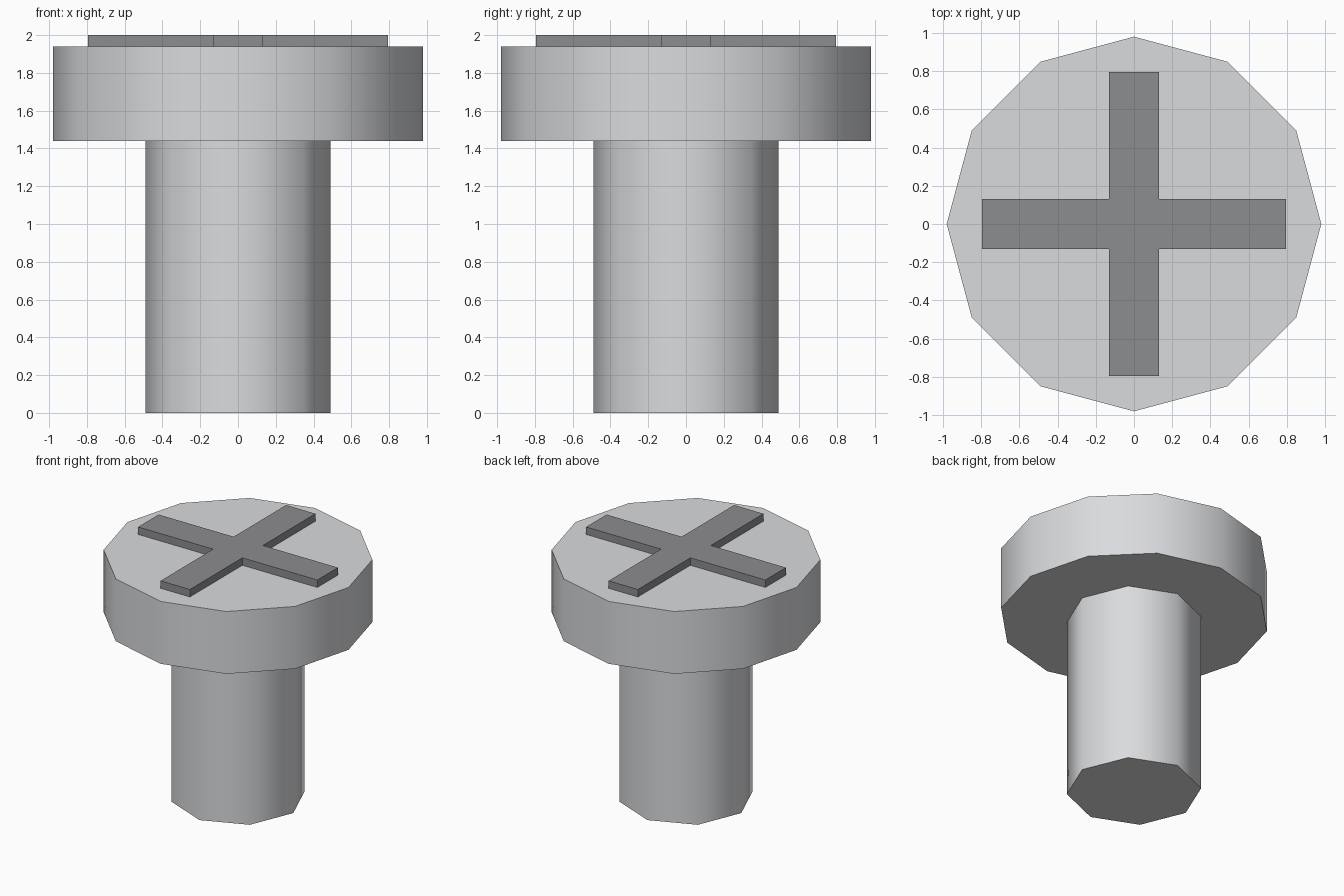
import bpy
import bmesh
import math

cube = bpy.data.objects.get("Cube")
if cube:
    bpy.data.objects.remove(cube, do_unlink=True)


def material(name, color):
    mat = bpy.data.materials.new(name)
    mat.use_nodes = True
    mat.diffuse_color = color
    mat.node_tree.nodes["Principled BSDF"].inputs["Base Color"].default_value = color
    return mat


light_steel = material("light steel", (0.70, 0.71, 0.73, 1))
dark_steel = material("dark steel", (0.262, 0.266, 0.275, 1))


def prism(name, outline, bottom, top, mat):
    """Extrude a flat outline from bottom to top, with both ends closed."""
    bm = bmesh.new()
    base = bm.faces.new([bm.verts.new((x, y, bottom)) for x, y in outline])
    grown = bmesh.ops.extrude_face_region(bm, geom=[base], use_keep_orig=True)
    for v in grown["geom"]:
        if isinstance(v, bmesh.types.BMVert):
            v.co.z = top
    bmesh.ops.recalc_face_normals(bm, faces=bm.faces[:])
    mesh = bpy.data.meshes.new(name)
    bm.to_mesh(mesh)
    bm.free()
    mesh.materials.append(mat)
    obj = bpy.data.objects.new(name, mesh)
    bpy.context.collection.objects.link(obj)
    return obj


def ring(sides, radius):
    return [(radius * math.cos(math.tau * i / sides),
             radius * math.sin(math.tau * i / sides)) for i in range(sides)]


HEAD_BOTTOM, HEAD_TOP = 1.44, 1.94

# Shaft and head: few-sided cylinders with soft walls and crisp rims
shaft = prism("shaft", ring(8, 0.49), 0, HEAD_BOTTOM, light_steel)
head = prism("head", ring(12, 0.98), HEAD_BOTTOM, HEAD_TOP, light_steel)
for obj in (shaft, head):
    bpy.ops.object.select_all(action="DESELECT")
    obj.select_set(True)
    bpy.context.view_layer.objects.active = obj
    bpy.ops.object.shade_smooth_by_angle(angle=math.radians(60))

# Raised cross: one arm's three corners turned four times
reach, half = 0.795, 0.13
arm = [(reach, -half), (reach, half), (half, half)]
cross = []
for turn in range(4):
    cross += arm
    arm = [(-y, x) for x, y in arm]
prism("drive_cross", cross, HEAD_TOP, 2, dark_steel)
